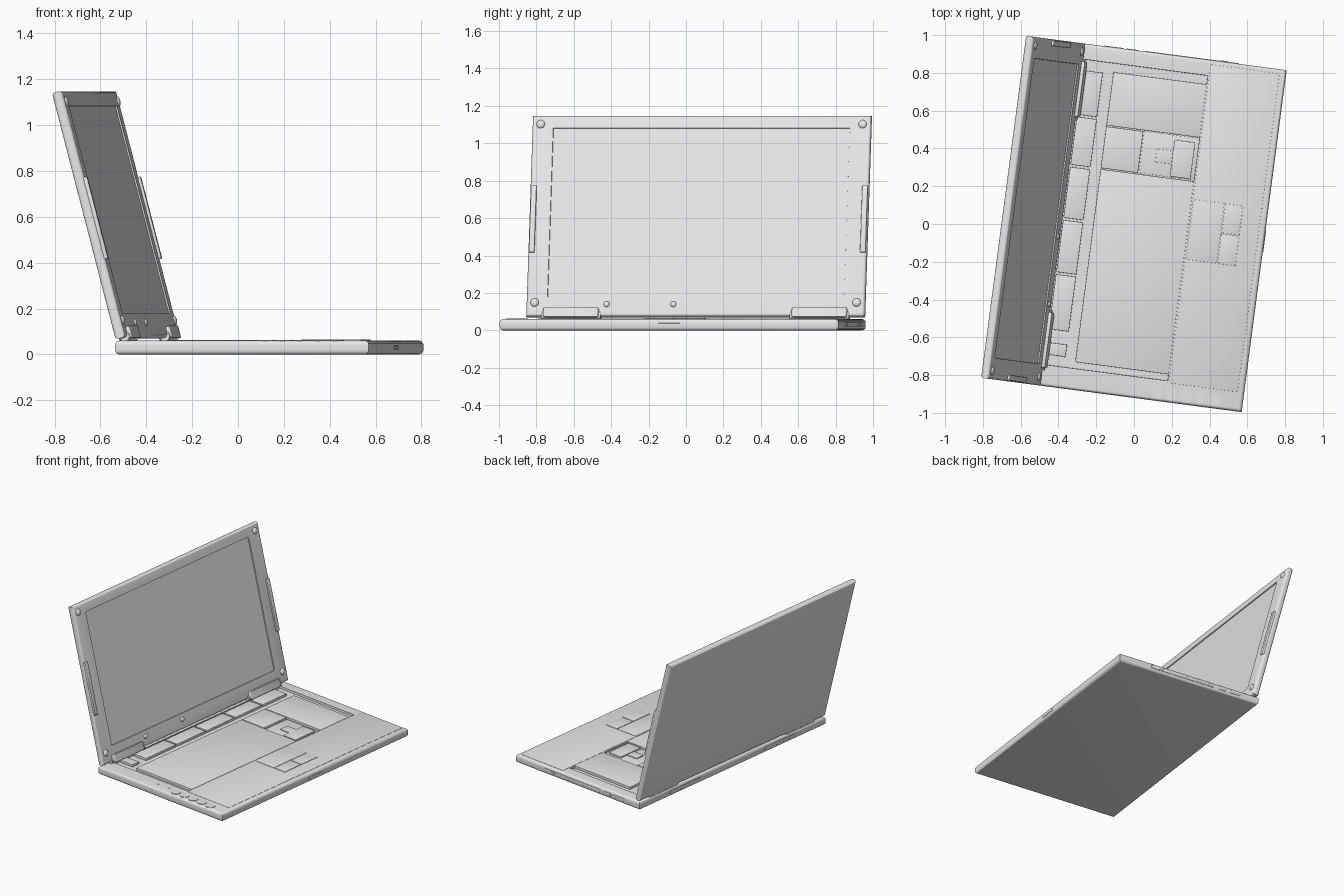
import bpy, bmesh, math
from mathutils import Matrix, Vector

cube = bpy.data.objects.get("Cube")
if cube:
    bpy.data.objects.remove(cube, do_unlink=True)

grey = bpy.data.materials.new("plain_grey")
grey.use_nodes = True
COLOUR = (0.8, 0.8, 0.8, 1)
grey.diffuse_color = COLOUR
grey.node_tree.nodes["Principled BSDF"].inputs["Base Color"].default_value = COLOUR

# Whole computer is turned a little; the lid leans back around its hinge
BASE = Matrix.Rotation(math.radians(-7.5), 4, 'Z')
LID = BASE @ Matrix.Translation((-0.42, 0, 0.065)) @ Matrix.Rotation(math.radians(-14.6), 4, 'Y')
parts = []


def finish(name, bm, frame):
    mesh = bpy.data.meshes.new(name)
    bmesh.ops.recalc_face_normals(bm, faces=bm.faces)
    bm.to_mesh(mesh)
    bm.free()
    mesh.transform(frame)
    mesh.materials.append(grey)
    obj = bpy.data.objects.new(name, mesh)
    bpy.context.collection.objects.link(obj)
    parts.append(obj)
    return obj


def box_mesh(x, y, z, bevel=0, skip=None, segments=4):
    """Box from ranges; edges along the skip axis stay sharp."""
    bm = bmesh.new()
    bmesh.ops.create_cube(bm, size=1)
    for v in bm.verts:
        v.co = Vector([(r[0] + r[1]) / 2 + c * (r[1] - r[0]) for c, r in zip(v.co, (x, y, z))])
    if bevel:
        edges = [e for e in bm.edges if skip is None
                 or abs((e.verts[0].co - e.verts[1].co).normalized()[skip]) < 0.5]
        bmesh.ops.bevel(bm, geom=edges, offset=bevel, segments=segments,
                        profile=0.5, affect='EDGES', clamp_overlap=True)
    return bm


def box(name, x, y, z, frame=BASE, bevel=0, skip=None):
    return finish(name, box_mesh(x, y, z, bevel, skip, 3), frame)


def sink(bm, axis, ranges, depth):
    """Inset the big face along +axis to a rectangle, then press it in."""
    bm.normal_update()
    face = max((f for f in bm.faces if f.normal[axis] > 0.9), key=lambda f: f.calc_area())
    bmesh.ops.inset_region(bm, faces=[face], thickness=0.01)
    middle = face.calc_center_median()
    for v in face.verts:
        for a, r in ranges.items():
            v.co[a] = r[1] if v.co[a] > middle[a] else r[0]
    bmesh.ops.inset_region(bm, faces=[face], thickness=0.0015)
    for v in face.verts:
        v.co[axis] -= depth


def round_part(name, centre, radius, height, frame, axis='Z', dome=False):
    bm = bmesh.new()
    if dome:
        bmesh.ops.create_uvsphere(bm, u_segments=16, v_segments=10, radius=radius)
    else:
        bmesh.ops.create_cone(bm, cap_ends=True, segments=24, radius1=radius,
                              radius2=radius, depth=height)
    if axis == 'X':
        bmesh.ops.rotate(bm, verts=bm.verts, matrix=Matrix.Rotation(math.pi / 2, 3, 'Y'))
    elif axis == 'Y':
        bmesh.ops.rotate(bm, verts=bm.verts, matrix=Matrix.Rotation(math.pi / 2, 3, 'X'))
    if dome:
        bmesh.ops.scale(bm, verts=bm.verts, vec=(0.6, 1, 1))
    bmesh.ops.translate(bm, verts=bm.verts, vec=centre)
    finish(name, bm, frame)


# Lower body with the keyboard well
bm = box_mesh((-0.42, 0.695), (-0.913, 0.913), (0, 0.06), 0.018, skip=2)
sink(bm, 2, {0: (-0.385, 0.285), 1: (-0.80, 0.83)}, 0.016)
finish("lower_body", bm, BASE)

# Row of wide function plates behind the keyboard
for i, y in enumerate([(0.536, 0.772), (0.268, 0.524), (-0.015, 0.256),
                       (-0.305, -0.027), (-0.61, -0.317), (-0.745, -0.68)]):
    box(f"function_plate_{i + 1}", (-0.375, -0.268), y, (0.04, 0.061), bevel=0.002)

# Main keyboard plates
for name, x, y, top in [
        ("keyboard_main_plate", (-0.213, 0.285), (-0.765, 0.265), 0.062),
        ("keyboard_left_plate", (-0.213, 0.285), (0.499, 0.783), 0.062),
        ("keyboard_middle_plate", (-0.213, -0.015), (0.271, 0.493), 0.062),
        ("keyboard_inner_step", (-0.010, 0.285), (0.271, 0.493), 0.050),
        ("keyboard_small_plate", (0.068, 0.155), (0.34, 0.41), 0.056),
        ("keyboard_front_plate", (0.155, 0.265), (0.275, 0.47), 0.060)]:
    box(name, x, y, (0.04, top), bevel=0.0015)

# Palm rest, touch pad and its two buttons
box("palm_rest", (0.293, 0.66), (-0.81, 0.89), (0.05, 0.0615), bevel=0.001)
box("touch_pad", (0.297, 0.46), (-0.15, 0.17), (0.05, 0.064), bevel=0.001)
for side, y in (("right", (-0.15, 0.007)), ("left", (0.013, 0.17))):
    box(f"{side}_pad_button", (0.466, 0.56), y, (0.05, 0.065), bevel=0.0015)

# Round control buttons along the right edge
for i in range(5):
    round_part(f"control_button_{i + 1}", (0.235 + i * 0.078, -0.866, 0.059), 0.034, 0.008, BASE)
for i, x in enumerate((0.06, 0.16)):
    round_part(f"status_light_{i + 1}", (x, -0.85, 0.06), 0.007, 0.004, BASE)

# Sockets along the left edge, small plates on the front and back
for name, x in (("drive_slot", (-0.06, 0.44)), ("wide_socket", (-0.28, -0.18)),
                ("small_socket", (-0.16, -0.10))):
    box(name, x, (0.906, 0.916), (0.02, 0.042), bevel=0.002)
box("drive_button", (0.34, 0.38), (0.91, 0.919), (0.026, 0.036), bevel=0.002)
for side, s in (("right", -1), ("left", 1)):
    box(f"{side}_back_socket", (-0.423, -0.41), sorted((s * 0.32, s * 0.62)),
        (0.02, 0.042), bevel=0.002)
box("front_latch_plate", (0.69, 0.698), (-0.06, 0.06), (0.022, 0.038), bevel=0.002)

# Lid shell with sunken screen (x is thickness, z runs up the lid)
bm = box_mesh((0, 0.046), (-0.913, 0.913), (0.0, 1.11), 0.016, skip=0)
sink(bm, 0, {1: (-0.80, 0.80), 2: (0.105, 1.04)}, 0.007)
finish("lid", bm, LID)

# Paired lid fittings: hinges, side bars and bumpers
for side, s in (("right", -1), ("left", 1)):
    box(f"{side}_hinge_cover", (0.004, 0.064), sorted((s * 0.52, s * 0.82)),
        (-0.008, 0.046), LID, 0.014, skip=1)
    round_part(f"{side}_hinge_barrel", (0.032, s * 0.67, 0.006), 0.022, 0.32, LID, 'Y')
    box(f"{side}_side_bar", (0.03, 0.058), sorted((s * 0.878, s * 0.908)),
        (0.35, 0.72), LID, 0.005)
    for level, z in (("lower", 0.075), ("upper", 1.06)):
        round_part(f"{side}_{level}_bumper", (0.044, s * 0.868, z), 0.023, 0, LID, dome=True)

# Small clips under the screen
for i, y in enumerate((-0.48, -0.12)):
    round_part(f"screen_clip_{i + 1}", (0.047, y, 0.065), 0.016, 0, LID, dome=True)

# Smooth the rounded edges, keep the corners crisp
bpy.ops.object.select_all(action='DESELECT')
for obj in parts:
    obj.select_set(True)
bpy.context.view_layer.objects.active = parts[0]
bpy.ops.object.shade_smooth_by_angle(angle=math.radians(35))
